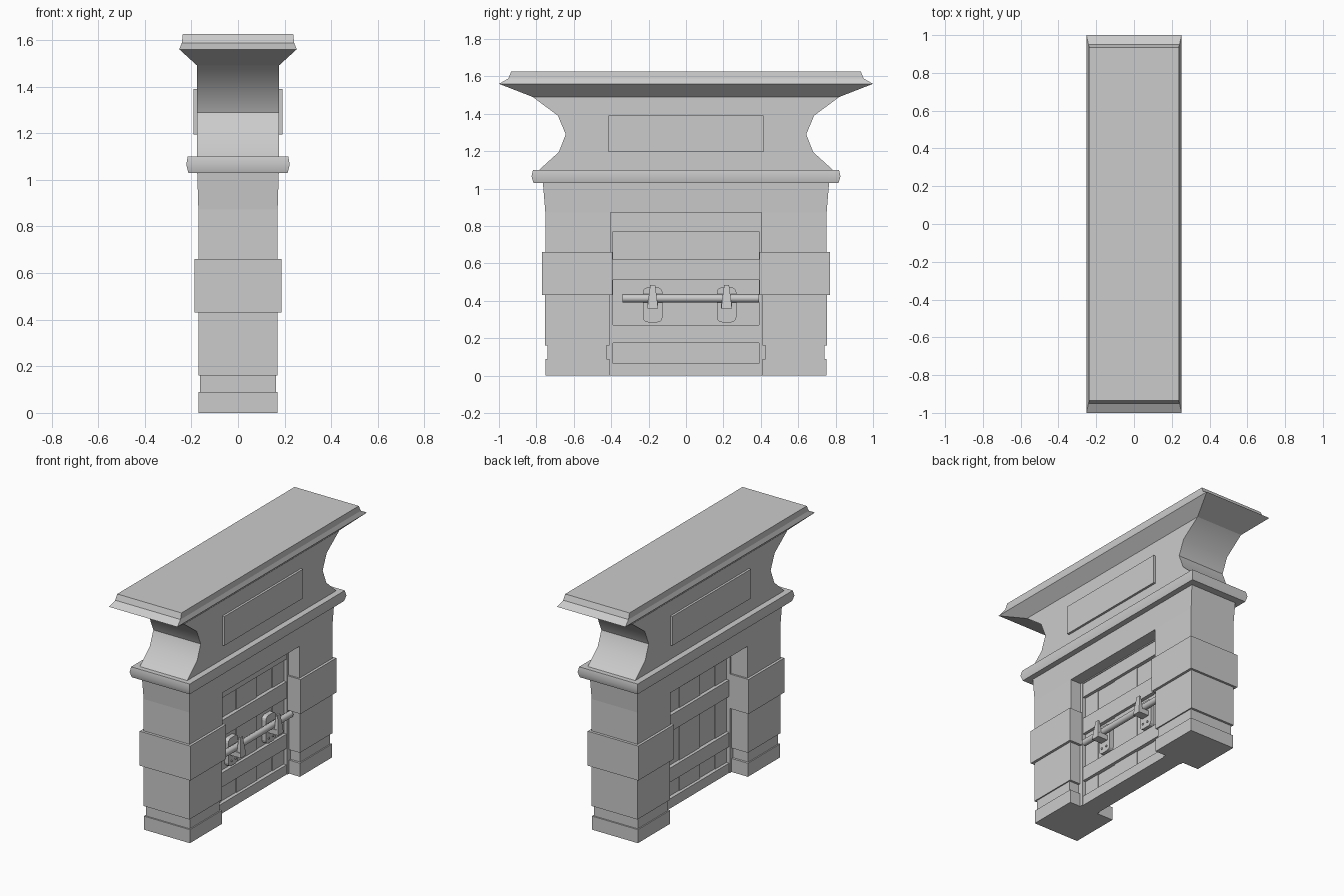
import bpy, bmesh, math

if "Cube" in bpy.data.objects:
    bpy.data.objects.remove(bpy.data.objects["Cube"])


def finish(name, bm, smooth=None):
    bmesh.ops.recalc_face_normals(bm, faces=bm.faces)
    me = bpy.data.meshes.new(name)
    bm.to_mesh(me)
    bm.free()
    ob = bpy.data.objects.new(name, me)
    bpy.context.collection.objects.link(ob)
    if smooth:
        bpy.ops.object.select_all(action='DESELECT')
        bpy.context.view_layer.objects.active = ob
        ob.select_set(True)
        bpy.ops.object.shade_smooth_by_angle(angle=math.radians(smooth))
    return ob


def skin(name, loops, smooth=None):
    """Join matching loops of points into a closed solid."""
    bm = bmesh.new()
    rows = [[bm.verts.new(p) for p in loop] for loop in loops]
    n = len(rows[0])
    for a, b in zip(rows, rows[1:]):
        for i in range(n):
            j = (i + 1) % n
            bm.faces.new((a[i], a[j], b[j], b[i]))
    bm.faces.new(rows[0])
    bm.faces.new(rows[-1])
    return finish(name, bm, smooth)


def loft(name, rings, smooth=None):
    """Rings are rectangles (x0, x1, y0, y1, z)."""
    return skin(name, [[(x0, y0, z), (x1, y0, z), (x1, y1, z), (x0, y1, z)]
                       for x0, x1, y0, y1, z in rings], smooth)


def box(name, x0, x1, y0, y1, z0, z1):
    return loft(name, [(x0, x1, y0, y1, z0), (x0, x1, y0, y1, z1)])


def centred(name, rings, smooth=None):
    """Rings are (half x, half y, z)."""
    return loft(name, [(-hx, hx, -hy, hy, z) for hx, hy, z in rings], smooth)


# Legs: stacked stone blocks (half depth, inner y, outer y, z0, z1)
blocks = [("foot", 0.17, 0.41, 0.75, 0.0, 0.09),
          ("foot_neck", 0.162, 0.425, 0.74, 0.09, 0.16),
          ("lower_shaft", 0.17, 0.41, 0.755, 0.16, 0.43),
          ("middle_block", 0.187, 0.393, 0.77, 0.43, 0.66),
          ("upper_shaft", 0.17, 0.405, 0.752, 0.66, 0.872)]
for side, s in (("left", -1), ("right", 1)):
    for name, hx, yi, yo, z0, z1 in blocks:
        y0, y1 = sorted((s * yi, s * yo))
        box(f"{side}_{name}", -hx, hx, y0, y1, z0, z1)

# Lintel, moulding, cove and cap
centred("lintel", [(0.17, 0.752, 0.872), (0.175, 0.765, 1.03)])
centred("band_moulding", [(0.213, 0.815, 1.03), (0.222, 0.826, 1.065),
                          (0.216, 0.818, 1.10)], 40)
centred("cove", [(0.175, 0.785, 1.10), (0.175, 0.68, 1.195), (0.175, 0.643, 1.29),
                 (0.175, 0.685, 1.39), (0.175, 0.82, 1.49)], 40)
centred("cap", [(0.175, 0.82, 1.49), (0.252, 1.0, 1.56),
                (0.241, 0.95, 1.588), (0.237, 0.935, 1.625)])
box("name_panel", -0.19, 0.19, -0.415, 0.415, 1.195, 1.39)

# Door frame
for side, s in (("left", -1), ("right", 1)):
    y0, y1 = sorted((s * 0.39, s * 0.426))
    box(f"{side}_door_jamb", -0.05, 0.09, y0, y1, 0, 0.872)
box("door_head", -0.05, 0.09, -0.39, 0.39, 0.865, 0.885)

# Door planks, alternating slightly in depth, and horizontal battens
edges = [-0.39, -0.27, -0.11, 0.105, 0.27, 0.39]
for i, (a, b) in enumerate(zip(edges, edges[1:])):
    d = 0.005 * (i % 2)
    box(f"door_plank_{i}", -0.025 + d, 0.065 - d, a, b, 0.0, 0.865)
for i, (z0, z1) in enumerate([(0, 0.065), (0.175, 0.27), (0.51, 0.62), (0.77, 0.865)]):
    box(f"door_batten_{i}", -0.045, 0.085, -0.39, 0.39, z0, z1)

# Locking bar
ring = [(0.115 + 0.021 * math.cos(t * math.pi / 4), 0.413 + 0.022 * math.sin(t * math.pi / 4))
        for t in range(8)]
skin("locking_bar", [[(x, y, z) for x, z in ring] for y in (-0.34, 0.39)], 50)

# Brackets: rounded plate, arm under the bar, tapered finger, bolts
for i, yc in enumerate((-0.178, 0.217)):
    outline = []
    for cy, cz, a0 in ((0.025, 0.445, 0), (-0.025, 0.445, 90),
                       (-0.025, 0.312, 180), (0.025, 0.312, 270)):
        for k in range(4):
            a = math.radians(a0 + 30 * k)
            outline.append((yc + cy + 0.027 * math.cos(a), cz + 0.027 * math.sin(a)))
    skin(f"bracket_plate_{i}", [[(x, y, z) for y, z in outline] for x in (0.06, 0.09)])
    box(f"bracket_arm_{i}", 0.08, 0.152, yc - 0.029, yc + 0.029, 0.358, 0.392)
    loft(f"bracket_finger_{i}", [(0.134, 0.165, yc - 0.029, yc + 0.029, 0.358),
                                 (0.136, 0.158, yc - 0.022, yc + 0.022, 0.42),
                                 (0.138, 0.150, yc - 0.013, yc + 0.013, 0.485)])
    for k, dy in enumerate((-0.022, 0.022)):
        bolt = [(yc + dy + 0.007 * math.cos(t * math.pi / 3), 0.318 + 0.007 * math.sin(t * math.pi / 3))
                for t in range(6)]
        skin(f"bracket_bolt_{i}_{k}", [[(x, y, z) for y, z in bolt] for x in (0.088, 0.096)])
